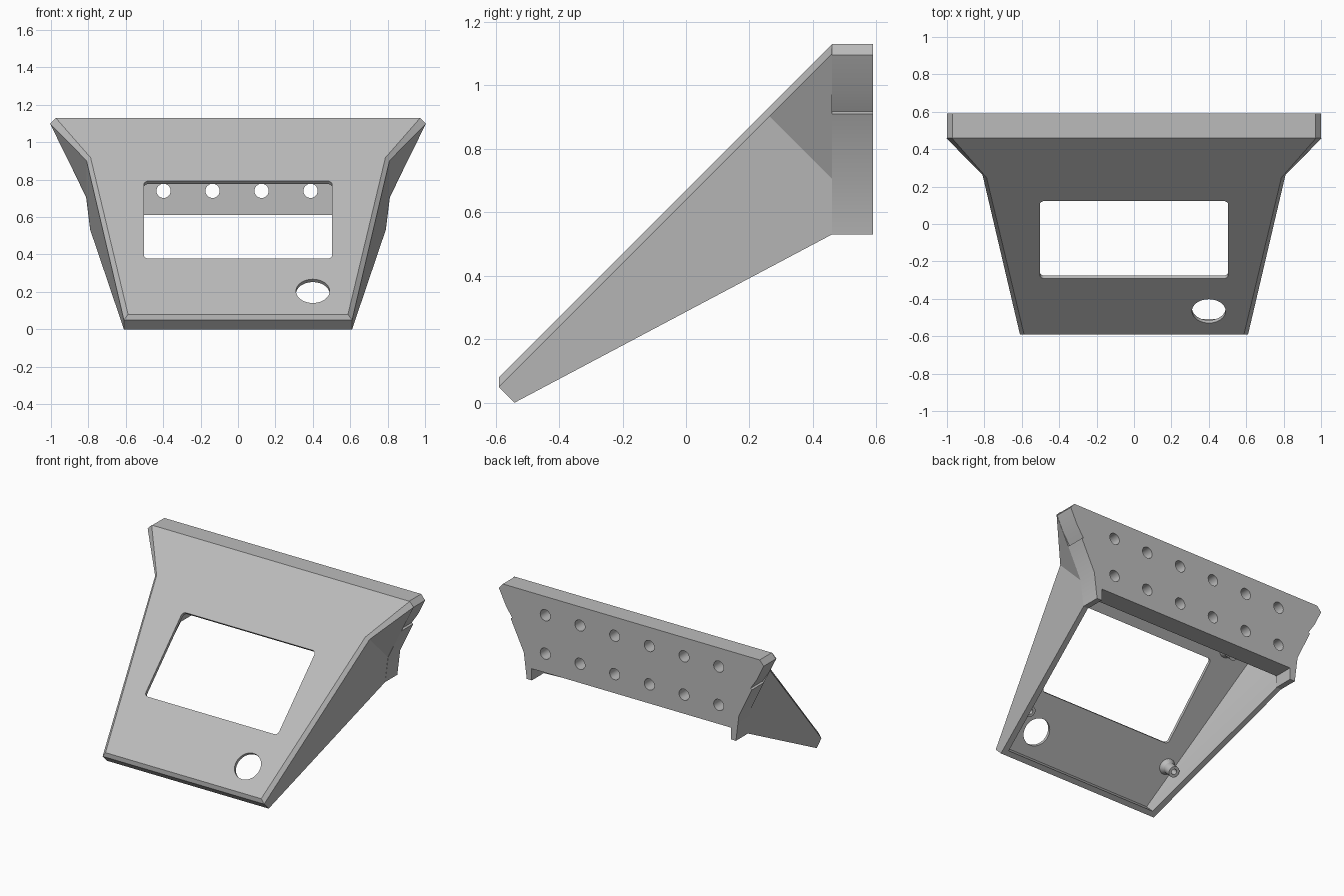
import bpy
import bmesh
import math
from mathutils import Vector

cube = bpy.data.objects.get("Cube")
if cube:
    bpy.data.objects.remove(cube)

grey = bpy.data.materials.new("light grey plastic")
grey.use_nodes = True
grey.diffuse_color = (0.5, 0.5, 0.5, 1)
grey.node_tree.nodes["Principled BSDF"].inputs["Base Color"].default_value = (0.5, 0.5, 0.5, 1)

R = math.sqrt(0.5)
BACK_Y, END_Y = 0.46, 0.59
WALL, PANEL, CHAMFER = 0.035, 0.022, 0.022


def panel_point(x, s, d):
    """Sloped panel frame: s runs up the slope, d goes inward."""
    return Vector((x, -0.335 + (s + d) * R, 0.335 + (s - d) * R))


def add_rings(bm, rings, closed=False):
    """Join rings of points into a solid, or into a closed tube."""
    loops = [[bm.verts.new(p) for p in ring] for ring in rings]
    n = len(loops[0])
    pairs = list(zip(loops, loops[1:]))
    if closed:
        pairs.append((loops[-1], loops[0]))
    else:
        bm.faces.new(loops[0])
        bm.faces.new(loops[-1][::-1])
    for a, b in pairs:
        for i in range(n):
            j = (i + 1) % n
            bm.faces.new((a[i], b[i], b[j], a[j]))


def finish(bm, name):
    bmesh.ops.recalc_face_normals(bm, faces=bm.faces[:])
    mesh = bpy.data.meshes.new(name)
    bm.to_mesh(mesh)
    bm.free()
    mesh.materials.append(grey)
    obj = bpy.data.objects.new(name, mesh)
    bpy.context.collection.objects.link(obj)
    return obj


def select(obj):
    bpy.ops.object.select_all(action='DESELECT')
    obj.select_set(True)
    bpy.context.view_layer.objects.active = obj


def smooth(obj):
    select(obj)
    bpy.ops.object.shade_smooth_by_angle(angle=math.radians(25))


def cut(obj, cutter):
    cutter.hide_render = True
    mod = obj.modifiers.new("cut", 'BOOLEAN')
    mod.operation = 'DIFFERENCE'
    mod.solver = 'EXACT'
    mod.object = cutter
    select(obj)
    bpy.ops.object.modifier_apply(modifier=mod.name)
    bpy.data.objects.remove(cutter)


def circle(cx, cy, r, n=32):
    return [(cx + r * math.cos(math.tau * i / n), cy + r * math.sin(math.tau * i / n))
            for i in range(n)]


def outline(inset, top_inset):
    """Tapered panel outline that flares near the top."""
    half = [(0.61 - inset, -0.382 + inset), (0.81 - inset, 0.824), (1.143 - top_inset, 1.3)]
    return half + [(-x, s) for x, s in reversed(half)]


def ring(points, d):
    return [panel_point(x, s, d) for x, s in points]


# Shell: chamfered outline pushed back from the panel, trimmed behind and below
bm = bmesh.new()
outer = outline(0, 0)
add_rings(bm, [ring(outline(CHAMFER, 0.06), 0), ring(outer, CHAMFER), ring(outer, 1)])
for point, normal in (((0, BACK_Y, 0), (0, 1, 0)), ((0, -0.54, 0), (0, 0.53, -1))):
    result = bmesh.ops.bisect_plane(bm, geom=bm.verts[:] + bm.edges[:] + bm.faces[:],
                                    plane_co=point, plane_no=Vector(normal).normalized(),
                                    clear_outer=True)
    bmesh.ops.holes_fill(bm, edges=[e for e in bm.edges if e.is_boundary], sides=0)
shell = finish(bm, "sloped_shell")

# Hollow interior
bm = bmesh.new()
inner = outline(WALL, 0.06)
add_rings(bm, [ring(inner, PANEL), ring(inner, 1.2)])
cut(shell, finish(bm, "interior_cutter"))

# Screen window with rounded corners, and a round button hole
bm = bmesh.new()
window = []
radius = 0.025
for k, (cx, cs) in enumerate(((1, 1), (-1, 1), (-1, -1), (1, -1))):
    for i in range(7):
        a = math.radians(90 * k + 15 * i)
        window.append((cx * (0.503 - radius) + radius * math.cos(a),
                       0.354 + cs * (0.293 - radius) + radius * math.sin(a)))
for shape in (window, circle(0.4, -0.185, 0.09, 48)):
    add_rings(bm, [ring(shape, -0.05), ring(shape, 0.06)])
cut(shell, finish(bm, "panel_opening_cutter"))
smooth(shell)

# Back plate with side notches and two short legs
half = [(0.97, 1.13), (1.0, 1.095), (0.949, 0.99), (0.9, 0.917), (0.911, 0.91),
        (0.812, 0.705), (0.79, 0.53), (0.752, 0.53), (0.752, 0.61)]
profile = half + [(-x, z) for x, z in reversed(half)]
bm = bmesh.new()
add_rings(bm, [[(x, y, z) for x, z in profile] for y in (BACK_Y, END_Y)])
plate = finish(bm, "back_plate")

# Two rows of mounting holes
bm = bmesh.new()
for row in (0.74, 1.002):
    for i in range(6):
        hole = circle(-0.66 + 0.262 * i, row, 0.038)
        add_rings(bm, [[(x, y, z) for x, z in hole] for y in (BACK_Y - 0.05, END_Y + 0.05)])
cut(plate, finish(bm, "mounting_hole_cutter"))
smooth(plate)

# Hollow screw posts behind the panel, around the window
steps = [(0.055, PANEL - 0.004), (0.036, PANEL + 0.025), (0.036, 0.115),
         (0.018, 0.115), (0.018, PANEL - 0.004)]
for side, x in (("left", 0.575), ("right", -0.575)):
    for level, s in (("lower", -0.07), ("upper", 0.74)):
        bm = bmesh.new()
        add_rings(bm, [ring(circle(x, s, r), d) for r, d in steps], closed=True)
        smooth(finish(bm, f"{level}_{side}_screw_post"))
